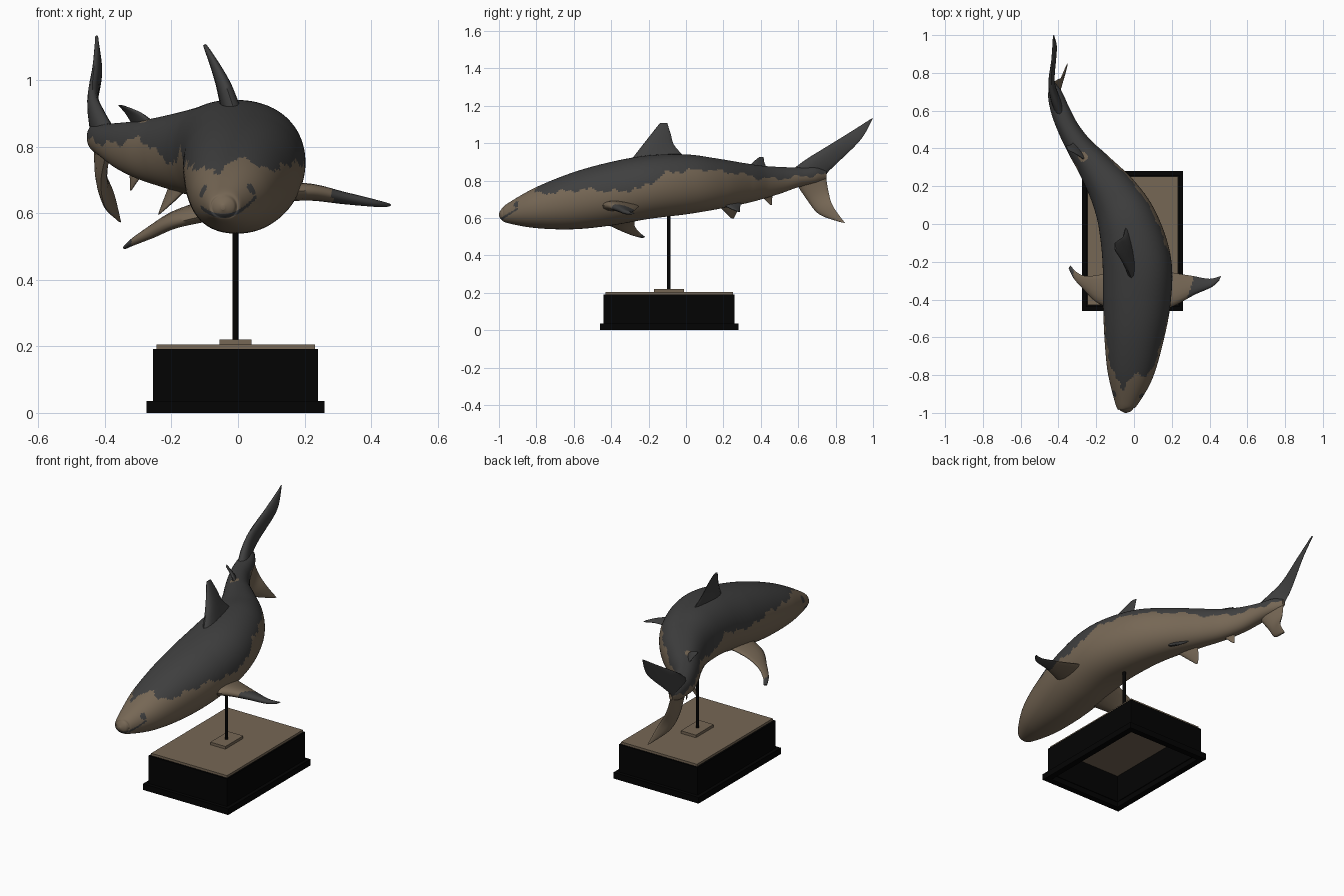
import bpy, bmesh
from math import sin, cos, pi, exp, copysign
from mathutils import Vector

if "Cube" in bpy.data.objects:
    bpy.data.objects.remove(bpy.data.objects["Cube"], do_unlink=True)


def material(name, colour):
    mat = bpy.data.materials.new(name)
    mat.use_nodes = True
    mat.diffuse_color = (*colour, 1)
    mat.node_tree.nodes["Principled BSDF"].inputs["Base Color"].default_value = (*colour, 1)
    return mat


GREY = material("charcoal grey", (.05, .05, .05))
BROWN = material("sandy brown", (.18, .135, .09))
BLACK = material("stand black", (.001, .001, .001))


def finish(name, bm, mats, rule=None, smooth=True):
    """Turn a bmesh into an object, colouring faces by a rule on their centres."""
    bmesh.ops.recalc_face_normals(bm, faces=bm.faces)
    mesh = bpy.data.meshes.new(name)
    bm.to_mesh(mesh)
    bm.free()
    obj = bpy.data.objects.new(name, mesh)
    bpy.context.collection.objects.link(obj)
    for mat in mats:
        mesh.materials.append(mat)
    if rule:
        for poly in mesh.polygons:
            poly.material_index = rule(poly.center)
    if smooth:
        bpy.ops.object.select_all(action='DESELECT')
        obj.select_set(True)
        bpy.context.view_layer.objects.active = obj
        bpy.ops.object.shade_smooth_by_angle(angle=.9)
    return obj


def spline(rows, steps):
    """Smooth curve through rows of numbers."""
    out = []
    last = len(rows) - 1
    for i in range(last):
        a, b, c, d = (rows[max(0, min(last, i + k))] for k in (-1, 0, 1, 2))
        for s in range(steps):
            t = s / steps
            out.append([q + t / 2 * (r - p + t * (2 * p - 5 * q + 4 * r - e + t * (3 * (q - r) + e - p)))
                        for p, q, r, e in zip(a, b, c, d)])
    out.append(list(rows[-1]))
    return out


def loft(rings):
    """Skin closed rings and cap both ends."""
    bm = bmesh.new()
    loops = [[bm.verts.new(p) for p in ring] for ring in rings]
    n = len(loops[0])
    for a, b in zip(loops, loops[1:]):
        for j in range(n):
            k = (j + 1) % n
            bm.faces.new((a[j], a[k], b[k], b[j]))
    bm.faces.new(loops[0])
    bm.faces.new(loops[-1])
    return bm


def lerp_table(table, v):
    for (a, p), (b, q) in zip(table, table[1:]):
        if v <= b:
            return p + (q - p) * max(0, (v - a) / (b - a))
    return table[-1][1]


# Body: centre x, y, top z, bottom z, half width along the curved spine
stations = [
    (-.045, -1, .625, .61, .006), (-.044, -.985, .65, .59, .034),
    (-.042, -.95, .68, .572, .06), (-.02, -.8, .765, .546, .12),
    (0, -.6, .845, .54, .158), (.015, -.4, .90, .56, .18),
    (.015, -.2, .935, .595, .182), (-.03, 0, .94, .62, .16),
    (-.1, .15, .92, .645, .13), (-.205, .3, .895, .675, .092),
    (-.283, .4, .88, .70, .07), (-.345, .5, .873, .73, .057),
    (-.39, .6, .87, .765, .05), (-.418, .69, .872, .785, .038),
    (-.43, .75, .85, .81, .01)]
spine = spline(stations, 18)
SEGMENTS = 100
rings = []
for i, (x, y, top, bottom, half) in enumerate(spine):
    before, after = spine[max(i - 1, 0)], spine[min(i + 1, len(spine) - 1)]
    side = Vector((after[1] - before[1], before[0] - after[0], 0)).normalized()
    ring = []
    for j in range(SEGMENTS):
        a = 2 * pi * j / SEGMENTS
        across = copysign(abs(cos(a)) ** .9, cos(a)) * half
        up = copysign(abs(sin(a)) ** .97, sin(a)) * (top - bottom) / 2
        ring.append(Vector((x, y, (top + bottom) / 2 + up)) + side * across)
    rings.append(ring)

# Height of the edge between dark back and pale belly
edge = [(-.8, .73), (-.6, .745), (-.5, .755), (-.42, .74), (-.25, .755), (-.17, .8),
        (-.1, .845), (.1, .86), (.3, .835), (.4, .812), (.5, .81), (.7, .83)]
centre_line = [(s[1], s[0]) for s in stations]
eyes = [Vector((.03, -.9, .668)), Vector((-.11, -.9, .668))]
back_spot = Vector((-.27, .355, .88))


def body_colour(c):
    if any((c - eye).length < .022 for eye in eyes):
        return 0
    if (c - back_spot).length < .026:
        return 1
    # Mouth line curving up around the snout
    if c.y < -.9 and abs(c.z - .592 - 6 * (c.x + .045) ** 2) < .006:
        return 0
    if c.y < -.8 - .13 * exp(-((c.x + .07) / .03) ** 2) + .012 * sin(90 * c.x):
        return 1
    height = lerp_table(edge, c.y) + .008 * sin(45 * c.y) + .005 * sin(110 * c.y)
    if c.x < lerp_table(centre_line, c.y):
        height -= .11 * exp(-((c.y - .05) / .17) ** 2)
    return 0 if c.z > height else 1


finish("body", loft(rings), [GREY, BROWN], body_colour)


def fin(name, sections, thick, mats, rule=None):
    """Loft lens-shaped sections given as leading xyz then trailing xyz."""
    rows = spline(sections, 10)
    loops = []
    for i, row in enumerate(rows):
        lead, trail = Vector(row[:3]), Vector(row[3:])
        a, b = rows[max(i - 1, 0)], rows[min(i + 1, len(rows) - 1)]
        span = Vector(b[:3]) + Vector(b[3:]) - Vector(a[:3]) - Vector(a[3:])
        normal = (trail - lead).cross(span).normalized()
        depth = thick * (1 - .85 * i / (len(rows) - 1))
        loop = []
        for j in range(16):
            t = 2 * pi * j / 16
            u = (1 - cos(t)) / 2
            loop.append(lead.lerp(trail, u) + normal * depth * sin(t) * (1.2 - .7 * u))
        loops.append(loop)
    return finish(name, loft(loops), mats, rule)


# Fins on the back
fin("dorsal_fin", [
    (-.005, -.31, .89, -.035, .02, .90), (-.035, -.24, .98, -.055, -.06, .985),
    (-.068, -.185, 1.05, -.078, -.082, 1.05), (-.1, -.14, 1.107, -.102, -.1, 1.107)],
    .034, [GREY])
fin("second_dorsal_fin", [
    (-.24, .32, .86, -.31, .44, .85), (-.29, .36, .9, -.335, .42, .895),
    (-.35, .39, .925, -.36, .415, .925)], .014, [GREY])

# Paired fins
fin("left_pectoral_fin", [
    (.12, -.47, .66, .12, -.24, .67), (.22, -.43, .668, .22, -.26, .655),
    (.32, -.375, .65, .31, -.275, .64), (.41, -.335, .632, .4, -.29, .63),
    (.45, -.3, .625, .46, -.275, .625)], .035, [GREY, BROWN],
    lambda c: 0 if c.x > .3 + .3 * (c.y + .33) else 1)
fin("right_pectoral_fin", [
    (-.09, -.46, .595, -.09, -.25, .635), (-.19, -.42, .57, -.19, -.27, .6),
    (-.26, -.35, .535, -.26, -.275, .56), (-.315, -.29, .51, -.31, -.25, .525),
    (-.345, -.235, .495, -.335, -.22, .5)], .033, [GREY, BROWN],
    lambda c: 0 if c.x < -.32 else 1)
fin("right_pelvic_fin", [
    (-.14, .15, .69, -.2, .29, .7), (-.19, .2, .64, -.22, .28, .65),
    (-.235, .24, .6, -.24, .255, .597)], .016, [BROWN])
fin("left_pelvic_fin", [
    (-.08, .17, .69, -.16, .3, .7), (-.06, .23, .655, -.11, .29, .66),
    (-.055, .275, .635, -.065, .29, .633)], .016, [GREY])

# Anal fin and tail
fin("anal_fin", [
    (-.27, .39, .73, -.33, .47, .74), (-.3, .42, .7, -.325, .46, .7),
    (-.32, .45, .67, -.325, .46, .668)], .01, [BROWN])
fin("tail_upper_lobe", [
    (-.38, .55, .845, -.43, .745, .8), (-.415, .64, .912, -.438, .755, .84),
    (-.437, .73, .968, -.435, .81, .895), (-.432, .86, 1.048, -.41, .935, 1.02),
    (-.425, .99, 1.13, -.425, 1, 1.135)], .032, [GREY, BROWN],
    lambda c: 0 if c.z > .825 else 1)
fin("tail_lower_lobe", [
    (-.39, .575, .805, -.435, .745, .84), (-.412, .645, .7, -.41, .762, .74),
    (-.4, .712, .62, -.375, .785, .665), (-.36, .825, .578, -.352, .85, .573)],
    .028, [BROWN])


def block(name, low, high, mat, wall=0):
    """Box between two corners; with a wall thickness it is an open frame."""
    bm = bmesh.new()
    bmesh.ops.create_cube(bm, size=1)
    for v in bm.verts:
        v.co = [l + (h - l) * (c + .5) for l, h, c in zip(low, high, v.co)]
    bm.normal_update()
    if wall:
        ends = [f for f in bm.faces if abs(f.normal.z) > .5]
        bmesh.ops.delete(bm, geom=ends, context='FACES_ONLY')
    obj = finish(name, bm, [mat], smooth=False)
    if wall:
        shell = obj.modifiers.new("wall", 'SOLIDIFY')
        shell.thickness = wall
        shell.offset = -1
        shell.use_even_offset = True


# Display stand
block("stand_flange", (-.275, -.46, 0), (.26, .28, .035), BLACK, .035)
block("stand_walls", (-.255, -.44, .03), (.24, .26, .192), BLACK, .02)
block("stand_panel", (-.245, -.43, .188), (.232, .252, .205), BROWN)
block("rod_plate", (-.055, -.17, .2), (.04, -.01, .22), BROWN)

bm = bmesh.new()
bmesh.ops.create_cone(bm, cap_ends=True, segments=16, radius1=.009, radius2=.009, depth=.46)
bmesh.ops.translate(bm, verts=bm.verts, vec=(-.008, -.092, .44))
finish("support_rod", bm, [BLACK])
